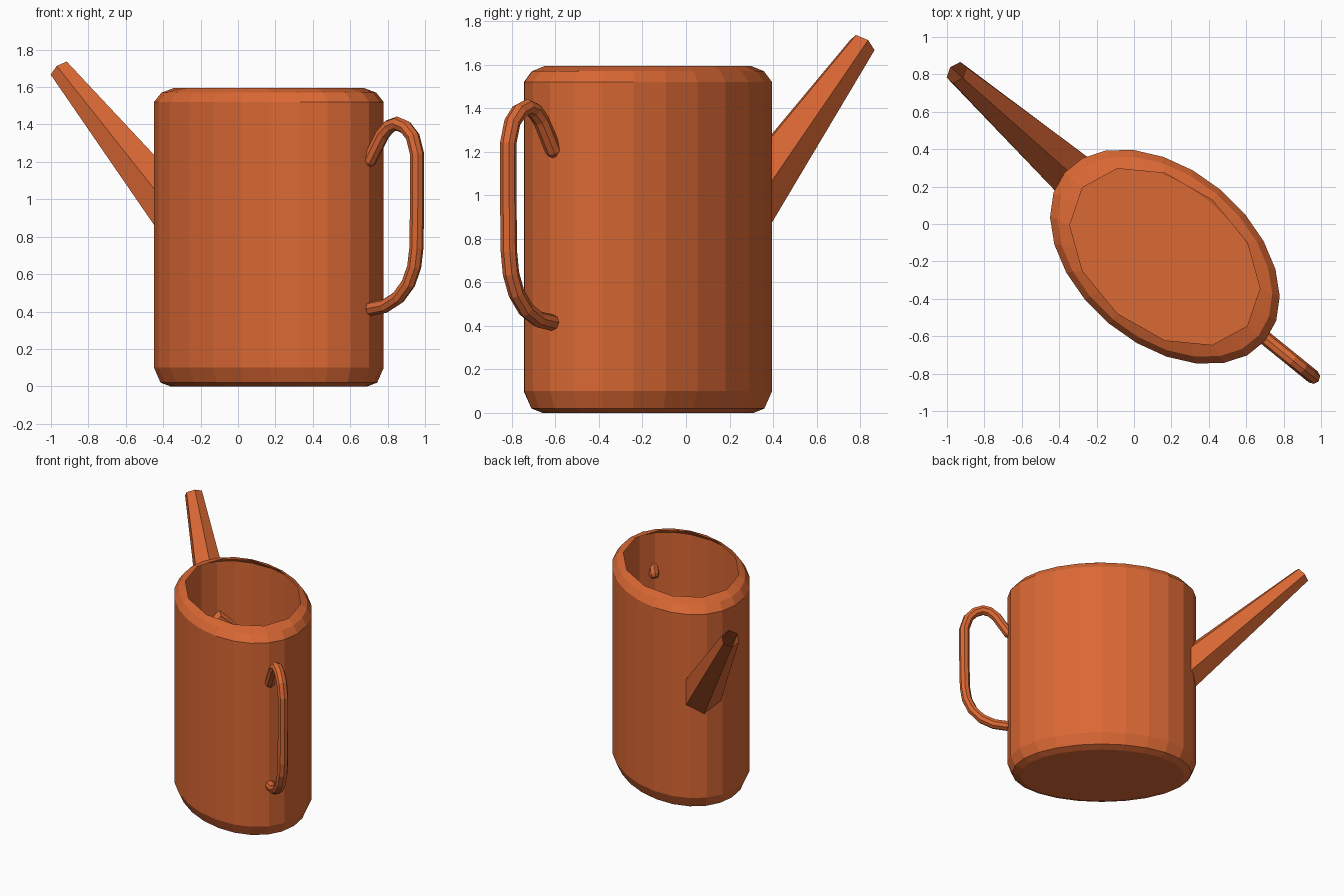
import bpy, bmesh
from math import sin, cos, pi, radians
from mathutils import Vector

if "Cube" in bpy.data.objects:
    bpy.data.objects.remove(bpy.data.objects["Cube"])

mat = bpy.data.materials.new("terracotta")
mat.diffuse_color = (0.70, 0.138, 0.034, 1)
mat.use_nodes = True
mat.node_tree.nodes["Principled BSDF"].inputs["Base Color"].default_value = mat.diffuse_color
CENTRE = Vector((0.165, -0.175, 0))


def loft(name, rings, cap_start=False, cap_end=False):
    """Skin a list of equal-length vertex rings into one flat-shaded object."""
    bm = bmesh.new()
    loops = [[bm.verts.new(p) for p in ring] for ring in rings]
    for a, b in zip(loops, loops[1:]):
        for i in range(len(a)):
            j = (i + 1) % len(a)
            bm.faces.new((a[i], a[j], b[j], b[i]))
    if cap_start:
        bm.faces.new(loops[0][::-1])
    if cap_end:
        bm.faces.new(loops[-1])
    if cap_start or cap_end:
        bmesh.ops.recalc_face_normals(bm, faces=bm.faces)
    me = bpy.data.meshes.new(name)
    bm.to_mesh(me)
    bm.free()
    me.materials.append(mat)
    ob = bpy.data.objects.new(name, me)
    bpy.context.collection.objects.link(ob)
    return ob


# Body: open thin shell with an oval section and chamfered ends
N = 24
turn = radians(-40)
major, minor = Vector((cos(turn), sin(turn), 0)), Vector((-sin(turn), cos(turn), 0))


def oval(a, b, z):
    return [CENTRE + major * a * cos(2 * pi * i / N) + minor * b * sin(2 * pi * i / N)
            + Vector((0, 0, z)) for i in range(N)]


profile = [(0.61, 0.38, 0.0), (0.665, 0.43, 0.02), (0.70, 0.466, 0.10),
           (0.70, 0.466, 1.52), (0.655, 0.435, 1.57), (0.575, 0.395, 1.595)]
body_rings = [oval(*p) for p in profile]
# coarser twelve-sided mouth
mouth = body_rings[-1]
for i in range(1, N, 2):
    mouth[i] = (mouth[i - 1] + mouth[(i + 1) % N]) / 2
loft("body", body_rings, cap_start=True)

# Spout: open tapering six-sided tube
ang = radians(180 - 41.5)
out, side, up = Vector((cos(ang), sin(ang), 0)), Vector((-sin(ang), cos(ang), 0)), Vector((0, 0, 1))
tilt = radians(43.5)
lift = up * cos(tilt) - out * sin(tilt)


def hexagon(centre, u, ru, v, rv):
    return [centre + u * ru * cos(k * pi / 3) + v * rv * sin(k * pi / 3) for k in range(6)]


spout = loft("spout", [
    hexagon(CENTRE + out * 0.66 + up * 0.91, up, 0.20, -side, 0.145),
    hexagon(CENTRE + out * 1.487 + up * 1.69, lift, 0.064, -side, 0.064)])
bm = bmesh.new()
bm.from_mesh(spout.data)
axis_point = CENTRE + out * 1.05 + up * 1.28
if sum((f.calc_center_median() - axis_point).dot(f.normal) for f in bm.faces) < 0:
    bmesh.ops.reverse_faces(bm, faces=bm.faces)
bm.to_mesh(spout.data)
bm.free()

# Handle: round tube swept along a D-shaped path
ang = radians(-39)
out, side = Vector((cos(ang), sin(ang), 0)), Vector((-sin(ang), cos(ang), 0))
path = [(0.675, 1.185), (0.69, 1.205), (0.78, 1.345), (0.83, 1.39), (0.88, 1.405),
        (0.94, 1.385), (0.99, 1.335), (1.02, 1.24), (1.02, 1.0), (1.015, 0.74),
        (1.00, 0.64), (0.96, 0.55), (0.89, 0.475), (0.80, 0.43), (0.70, 0.415), (0.675, 0.415)]
pts = [CENTRE + out * r + up * z for r, z in path]
rings = []
for i, p in enumerate(pts):
    t = (pts[min(i + 1, len(pts) - 1)] - pts[max(i - 1, 0)]).normalized()
    n = t.cross(side)
    rad = 0.025 if i in (0, len(pts) - 1) else 0.038
    rings.append([p + (n * cos(k * pi / 4) + side * sin(k * pi / 4)) * rad for k in range(8)])
loft("handle", rings, cap_start=True, cap_end=True)
